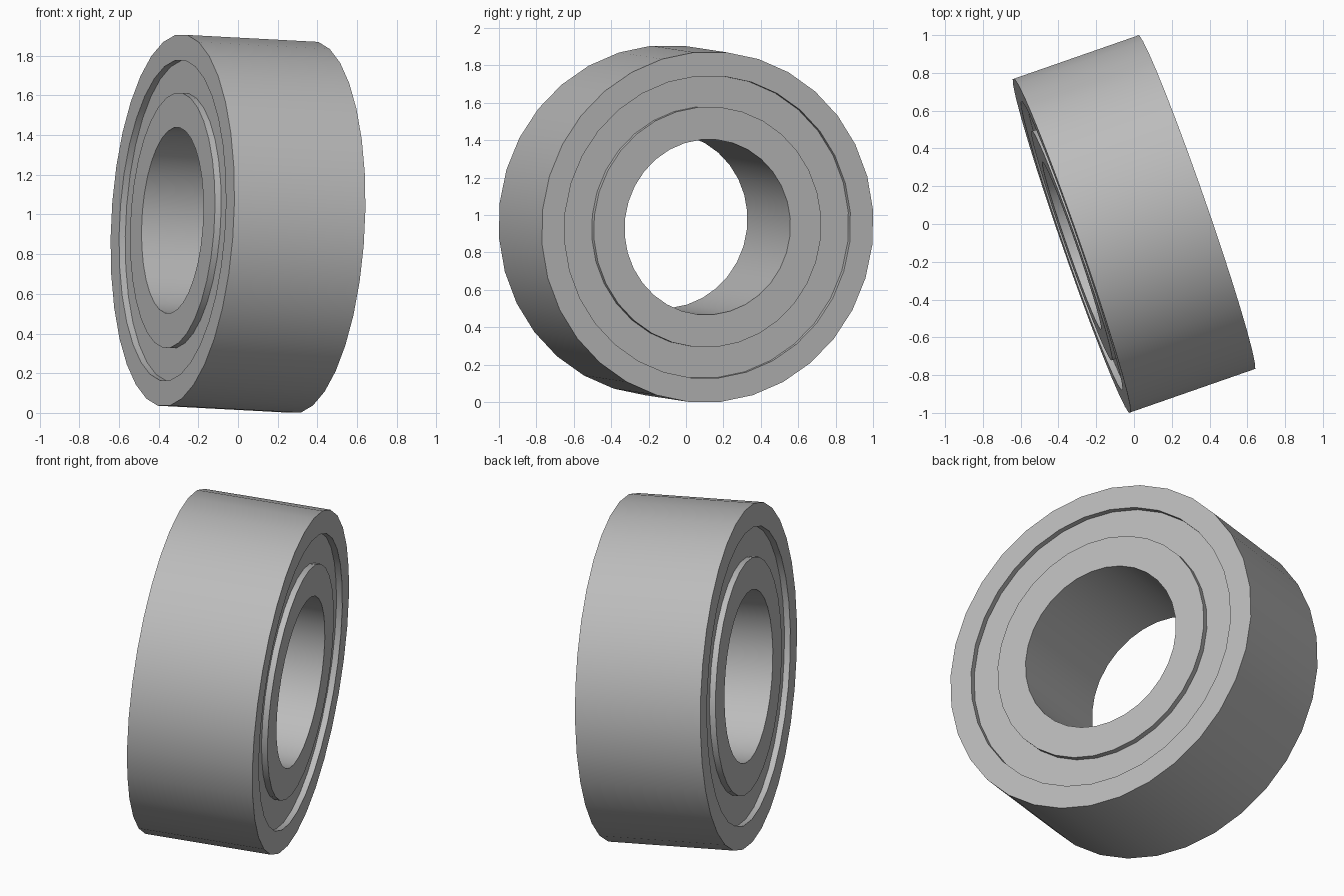
import bpy, bmesh, math
from mathutils import Vector, Matrix

if "Cube" in bpy.data.objects:
    bpy.data.objects.remove(bpy.data.objects["Cube"])

SIDES = 32
HALF = 0.35                              # half the bearing width
R_OUT, R_GROOVE, R_INNER, R_BORE = 0.94, 0.811, 0.645, 0.47
RECESS, SHIELD = 0.033, 0.05             # shield depth below the rims, thickness

# Tilted bearing axis, with one ring facet centred on the underside
axis = Vector((0.66, 0.23, -0.035)).normalized()
up = (Vector((0, 0, 1)) - axis * axis.z).normalized()
side = up.cross(axis)
tilt = Matrix((side, up, axis)).transposed().to_4x4()
pose = Matrix.Translation((0, 0, 0.953)) @ tilt @ Matrix.Rotation(math.pi / SIDES, 4, "Z")

steel = bpy.data.materials.new("steel grey")
steel.use_nodes = True
grey = (0.5, 0.5, 0.5, 1)
steel.diffuse_color = grey
steel.node_tree.nodes["Principled BSDF"].inputs["Base Color"].default_value = grey


def ring(name, r_in, r_out, low, high):
    """Revolve a rectangular section around the bearing axis."""
    bm = bmesh.new()
    section = [(r_in, low), (r_out, low), (r_out, high), (r_in, high)]
    verts = [bm.verts.new((r, 0, h)) for r, h in section]
    edges = [bm.edges.new((verts[i], verts[i - 1])) for i in range(len(verts))]
    bmesh.ops.spin(bm, geom=verts + edges, cent=(0, 0, 0), axis=(0, 0, 1),
                   angle=math.tau, steps=SIDES, use_merge=True)
    bmesh.ops.remove_doubles(bm, verts=bm.verts, dist=1e-4)
    bmesh.ops.recalc_face_normals(bm, faces=bm.faces)
    bm.transform(pose)
    mesh = bpy.data.meshes.new(name)
    bm.to_mesh(mesh)
    bm.free()
    mesh.materials.append(steel)
    obj = bpy.data.objects.new(name, mesh)
    bpy.context.collection.objects.link(obj)
    bpy.ops.object.select_all(action="DESELECT")
    obj.select_set(True)
    bpy.context.view_layer.objects.active = obj
    bpy.ops.object.shade_smooth_by_angle(angle=math.radians(30))


# Races
ring("outer_race", R_GROOVE, R_OUT, -HALF, HALF)
ring("inner_race", R_BORE, R_INNER, -HALF, HALF)

# Recessed shields closing the gap on both faces
top = HALF - RECESS
ring("left_shield", R_INNER, R_GROOVE, top - SHIELD, top)
ring("right_shield", R_INNER, R_GROOVE, -top, SHIELD - top)
